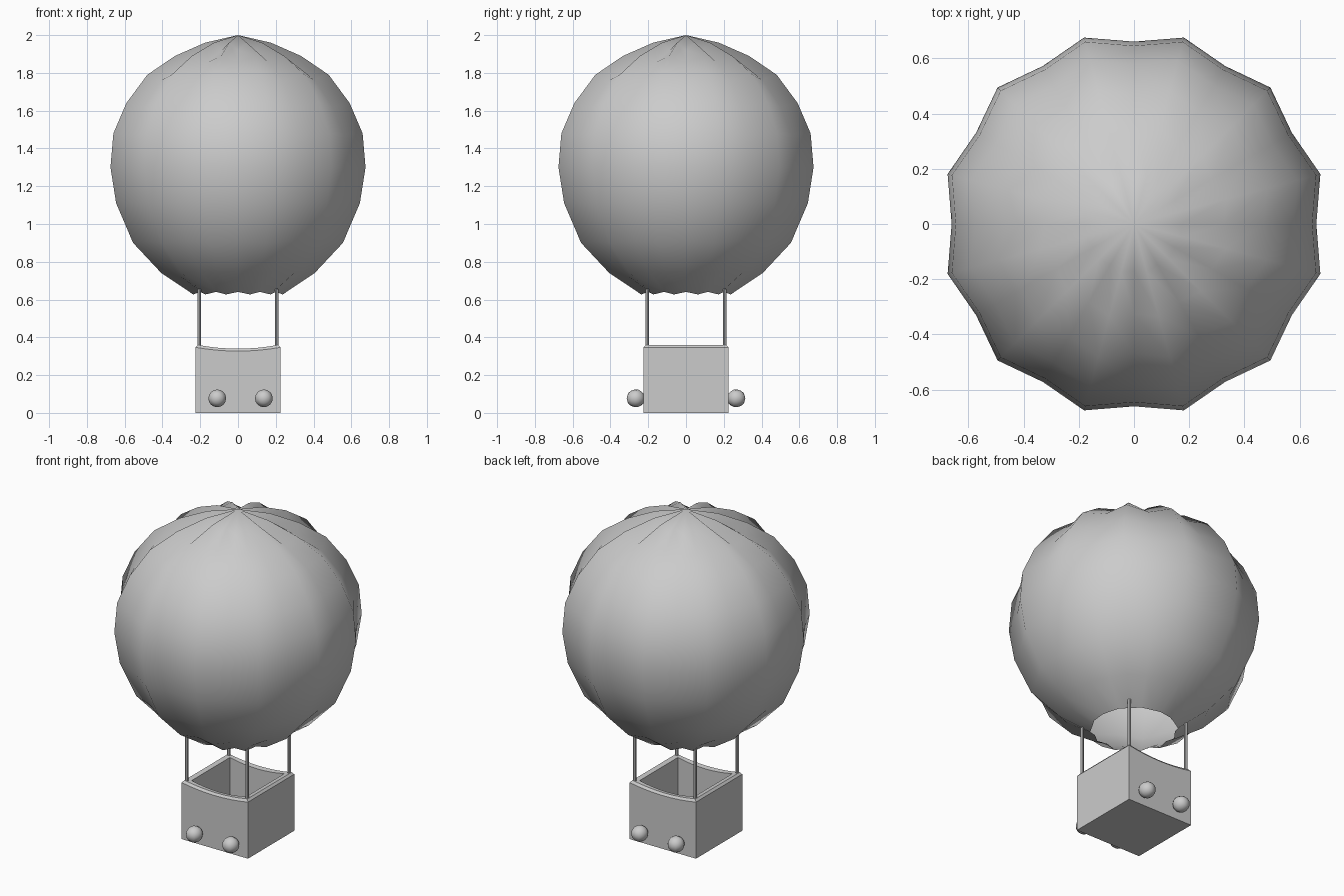
import bpy, bmesh, math
from mathutils import Matrix

if "Cube" in bpy.data.objects:
    bpy.data.objects.remove(bpy.data.objects["Cube"])


def make(name, bm, smooth=False):
    bmesh.ops.recalc_face_normals(bm, faces=bm.faces)
    me = bpy.data.meshes.new(name)
    bm.to_mesh(me)
    bm.free()
    for p in me.polygons:
        p.use_smooth = smooth
    ob = bpy.data.objects.new(name, me)
    bpy.context.collection.objects.link(ob)
    return ob


def bridge(bm, a, b):
    n = len(a)
    for i in range(n):
        bm.faces.new((a[i], a[(i + 1) % n], b[(i + 1) % n], b[i]))


# Envelope: 12 gores, ridges alternating with sunken valleys, open at the mouth
profile = [(.18, 1.96), (.345, 1.89), (.497, 1.79), (.612, 1.64), (.683, 1.48),
           (.699, 1.30), (.668, 1.11), (.575, .90), (.42, .74), (.245, .627)]
bm = bmesh.new()
rings = []
for r, z in profile:
    ring = []
    for i in range(24):
        a = math.radians(15 * i)
        valley = i % 2 == 0
        rr = r * .945 if valley else r
        zz = z - (z - 1.3) * (.06 if z > 1.3 else .02) if valley else z
        ring.append(bm.verts.new((rr * math.cos(a), rr * math.sin(a), zz)))
    rings.append(ring)
for a, b in zip(rings, rings[1:]):
    bridge(bm, a, b)
apex = bm.verts.new((0, 0, 2))
for i in range(24):
    bm.faces.new((rings[0][i], rings[0][(i + 1) % 24], apex))
make("envelope", bm, True)

# Basket: hollow box whose front and back rims dip in the middle
bm = bmesh.new()
N = 8
loops = []
for h, z, dip in [(.225, 0, 0), (.225, .347, .02), (.214, .36, .02), (.185, .355, .02), (.185, .03, 0)]:
    pts = []
    for k in range(4):
        for i in range(N):
            u = -h + 2 * h * i / N
            pts.append([(u, -h), (h, u), (-u, h), (-h, -u)][k])
    loops.append([bm.verts.new((x, y, z - dip * (1 - (x / h) ** 2))) for x, y in pts])
for a, b in zip(loops, loops[1:]):
    bridge(bm, a, b)
bm.faces.new(loops[0])
bm.faces.new(loops[-1])
make("basket", bm)

# Four corner ropes
for sx in (-1, 1):
    for sy in (-1, 1):
        bm = bmesh.new()
        bmesh.ops.create_cone(bm, cap_ends=True, segments=8, radius1=.01, radius2=.01, depth=.315,
                              matrix=Matrix.Translation((sx * .205, sy * .205, .4975)))
        make("rope", bm)

# Egg-shaped ballast bags, narrowing towards the basket wall
bag = [(.022, .222), (.037, .237), (.046, .253), (.047, .27), (.041, .29), (.027, .307)]
for x, s in [(-.11, -1), (.137, -1), (-.119, 1), (.128, 1)]:
    bm = bmesh.new()
    rings = []
    for r, y in bag:
        rings.append([bm.verts.new((x + r * math.cos(i * math.pi / 8), s * y,
                                    .077 + r * math.sin(i * math.pi / 8))) for i in range(16)])
    for a, b in zip(rings, rings[1:]):
        bridge(bm, a, b)
    tip = bm.verts.new((x, s * .314, .077))
    for i in range(16):
        bm.faces.new((rings[-1][i], rings[-1][(i + 1) % 16], tip))
    bm.faces.new(rings[0])
    make("ballast_bag", bm, True)
